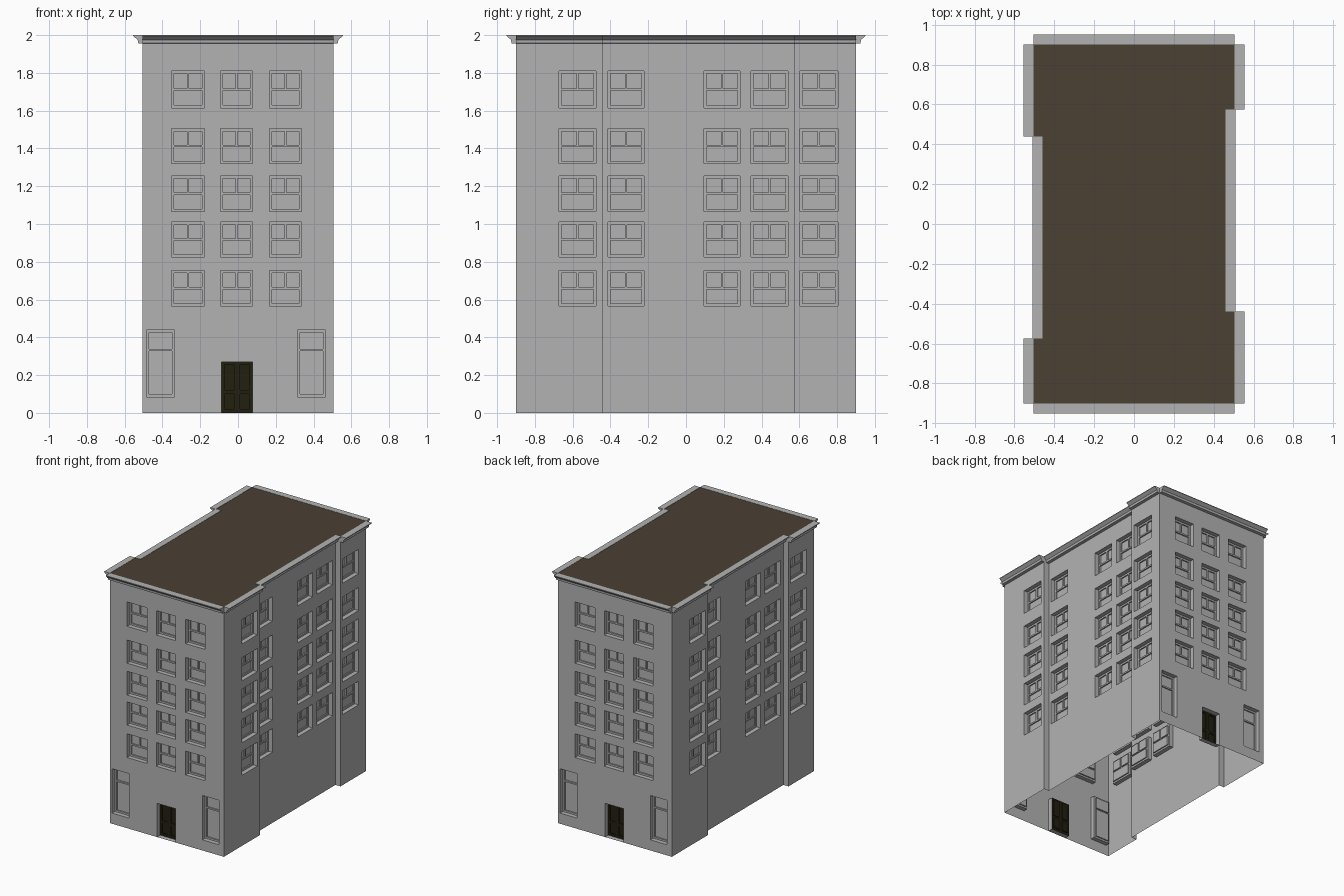
import bpy, bmesh, math
from mathutils import Matrix

if "Cube" in bpy.data.objects:
    bpy.data.objects.remove(bpy.data.objects["Cube"])


def material(name, rgb):
    m = bpy.data.materials.new(name)
    m.diffuse_color = (*rgb, 1)
    m.use_nodes = True
    m.node_tree.nodes["Principled BSDF"].inputs["Base Color"].default_value = m.diffuse_color
    return m


STONE = material("grey_stone", (0.45, 0.45, 0.45))
ROOF = material("brown_roof", (0.069, 0.051, 0.033))
DOOR = material("dark_olive_door", (0.016, 0.014, 0.005))

HX, RX, HY, TOP = 0.505, 0.46, 0.9, 2.0      # half width, recessed half width, half depth, height
Y0, Y1 = -0.44, 0.575                        # extent of the recess on the right side
ROWS = [(0.565, 0.755), (0.825, 1.01), (1.065, 1.255), (1.32, 1.505), (1.615, 1.81)]
FRONT = [(-0.352, -0.177), (-0.093, 0.077), (0.167, 0.336)]
SIDE = [(-0.672, -0.476), (-0.413, -0.222), (0.095, 0.286), (0.344, 0.54), (0.603, 0.804)]


def face(bm, M, pts):
    bm.faces.new([bm.verts.new(M @ p) for p in map(vec, pts)])


def vec(p):
    return Matrix.Translation(p).to_translation()


def corners(r, d):
    u0, u1, z0, z1 = r
    return [(u0, d, z0), (u1, d, z0), (u1, d, z1), (u0, d, z1)]


def sheet(bm, M, r, d, holes):
    """Flat rectangle at depth d with rectangular holes left out."""
    us = sorted({r[0], r[1], *[h[0] for h in holes], *[h[1] for h in holes]})
    zs = sorted({r[2], r[3], *[h[2] for h in holes], *[h[3] for h in holes]})
    for a, b in zip(us, us[1:]):
        for c, e in zip(zs, zs[1:]):
            u, z = (a + b) / 2, (c + e) / 2
            if not any(h[0] < u < h[1] and h[2] < z < h[3] for h in holes):
                face(bm, M, corners((a, b, c, e), d))
    bmesh.ops.remove_doubles(bm, verts=bm.verts, dist=1e-5)


def reveal(bm, M, r, d0, d1):
    """The four inner sides of an opening."""
    a, b = corners(r, d0), corners(r, d1)
    for i in range(4):
        j = (i + 1) % 4
        face(bm, M, [a[i], a[j], b[j], b[i]])


def panelled(bm, M, r, d, panes, depth):
    """Frame at depth d with sunken panes."""
    sheet(bm, M, r, d, panes)
    for p in panes:
        reveal(bm, M, p, d, d + depth)
        face(bm, M, corners(p, d + depth))


def window(bm, M, r, tall=False):
    u0, u1, z0, z1 = r
    f, m = 0.014, 0.006
    um, zm = (u0 + u1) / 2, z0 + (z1 - z0) * (0.7 if tall else 0.5)
    panes = [(u0 + f, u1 - f, z0 + f, zm - m)]
    if tall:
        panes.append((u0 + f, u1 - f, zm + m, z1 - f))
    else:
        panes += [(u0 + f, um - m, zm + m, z1 - f), (um + m, u1 - f, zm + m, z1 - f)]
    reveal(bm, M, r, 0, 0.035)
    panelled(bm, M, r, 0.035, panes, 0.01)


def door(bm, M, r):
    u0, u1, z0, z1 = r
    um, f = (u0 + u1) / 2, 0.015
    panes = [(a + f, b - f, c, e) for a, b in ((u0, um), (um, u1))
             for c, e in ((0.02, 0.10), (0.12, z1 - f))]
    panelled(bm, M, r, 0.04, panes, 0.008)


def cornice(bm, M, u0, u1):
    prof = [(0, 1.955), (-0.024, 1.957), (-0.026, 1.975), (-0.05, 1.995), (-0.05, 2.0), (0, 2.0)]
    a, b = [[(u, d, z) for d, z in prof] for u in (u0, u1)]
    for i in range(len(prof)):
        j = (i + 1) % len(prof)
        face(bm, M, [a[i], b[i], b[j], a[j]])
    face(bm, M, a)
    face(bm, M, b[::-1])


def finish(name, bm, mat, recalc=False):
    bmesh.ops.remove_doubles(bm, verts=bm.verts, dist=1e-5)
    if recalc:
        bmesh.ops.recalc_face_normals(bm, faces=bm.faces)
    me = bpy.data.meshes.new(name)
    bm.to_mesh(me)
    bm.free()
    me.materials.append(mat)
    bpy.context.collection.objects.link(bpy.data.objects.new(name, me))


def frame(angle, dist):
    return Matrix.Rotation(math.radians(angle), 4, 'Z') @ Matrix.Translation((0, -dist, 0))


walls, wins, doors, corn = [bmesh.new() for _ in range(4)]

# The building repeats under a half turn: build front + right, then back + left
for turn in (0, 180):
    # End wall with door, tall ground windows and five rows above
    M = frame(turn, HY)
    small = [(*c, *r) for c in FRONT for r in ROWS]
    tall = [(-0.484, -0.336, 0.085, 0.44), (0.315, 0.463, 0.085, 0.44)]
    entry = (-0.087, 0.077, 0.0, 0.27)
    sheet(walls, M, (-HX, HX, 0, TOP), 0, small + tall + [entry])
    for r in small:
        window(wins, M, r)
    for r in tall:
        window(wins, M, r, True)
    reveal(walls, M, entry, 0, 0.04)
    door(doors, M, entry)
    cornice(corn, M, -HX, HX)

    # Long side: two projecting ends and a recessed middle
    for dist, a, b in ((HX, -HY, Y0), (RX, Y0, Y1), (HX, Y1, HY)):
        M = frame(turn + 90, dist)
        holes = [(*c, *r) for c in SIDE if a < c[0] < b for r in ROWS]
        sheet(walls, M, (a, b, 0, TOP), 0, holes)
        for r in holes:
            window(wins, M, r)
        cornice(corn, M, a, b)

    # Short return walls of the recess
    sheet(walls, frame(turn, -Y1), (RX, HX, 0, TOP), 0, [])
    sheet(walls, frame(turn + 180, Y0), (-HX, -RX, 0, TOP), 0, [])

finish("walls", walls, STONE)
finish("windows", wins, STONE)
finish("doors", doors, DOOR)
finish("cornice", corn, STONE, True)

# Flat roof following the stepped outline
roof = bmesh.new()
half = [(-HX, -HY), (HX, -HY), (HX, Y0), (RX, Y0), (RX, Y1), (HX, Y1)]
outline = half + [(-x, -y) for x, y in half]
face(roof, Matrix.Identity(4), [(x, y, 1.998) for x, y in outline])
finish("roof", roof, ROOF)
